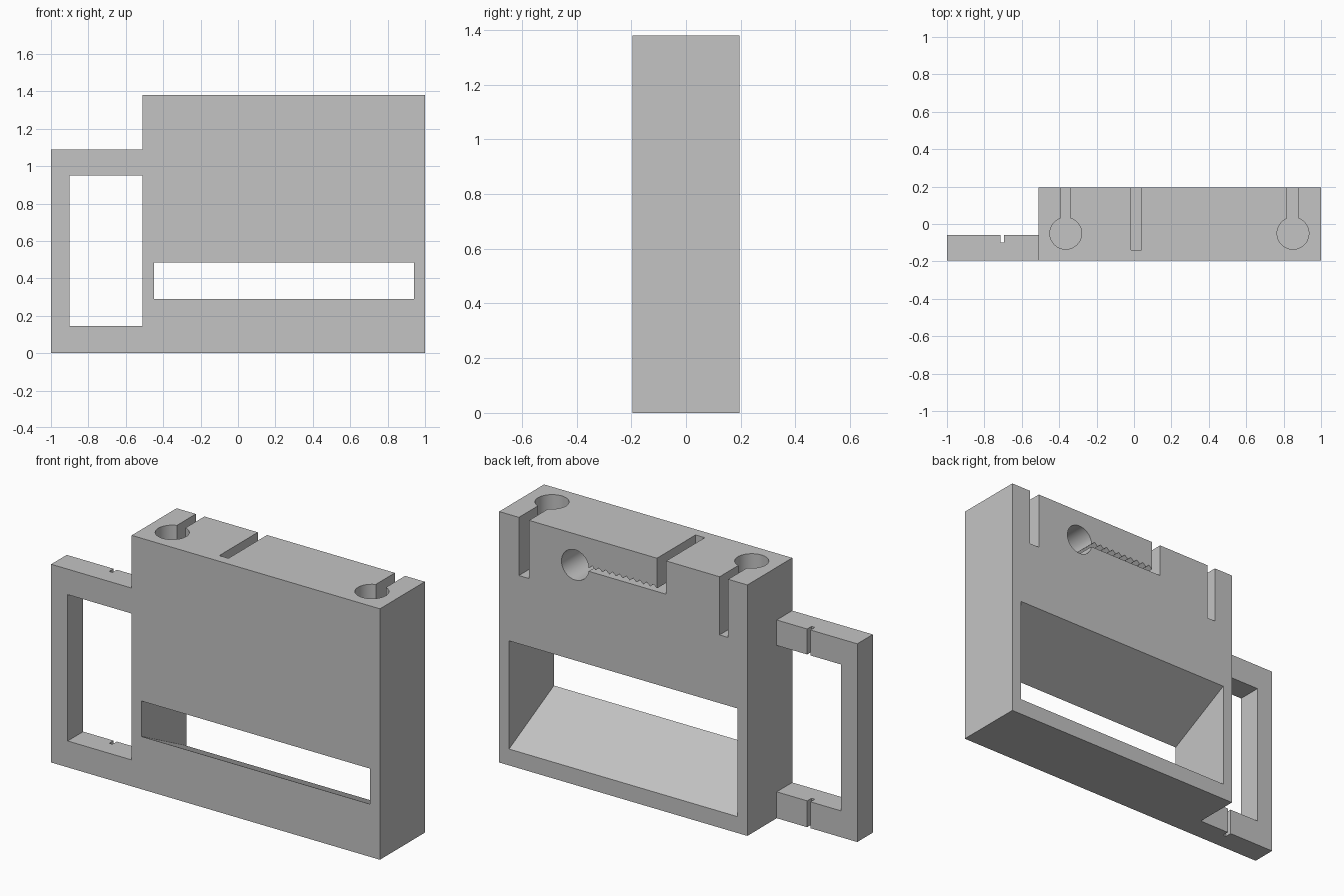
import bpy, bmesh, math

if "Cube" in bpy.data.objects:
    bpy.data.objects.remove(bpy.data.objects["Cube"])

grey = bpy.data.materials.new("plain_grey")
grey.diffuse_color = (0.55, 0.55, 0.55, 1)
grey.use_nodes = True
grey.node_tree.nodes["Principled BSDF"].inputs["Base Color"].default_value = grey.diffuse_color


def prism(name, pts, axis, a, b, pts_b=None):
    """Sweep a profile along y (profile in xz) or z (profile in xy)."""
    def place(p, t):
        return (p[0], t, p[1]) if axis == 'y' else (p[0], p[1], t)
    bm = bmesh.new()
    start = [bm.verts.new(place(p, a)) for p in pts]
    end = [bm.verts.new(place(p, b)) for p in (pts_b or pts)]
    bm.faces.new(start)
    bm.faces.new(end)
    n = len(pts)
    for i in range(n):
        j = (i + 1) % n
        bm.faces.new((start[i], start[j], end[j], end[i]))
    bmesh.ops.recalc_face_normals(bm, faces=bm.faces)
    mesh = bpy.data.meshes.new(name)
    bm.to_mesh(mesh)
    bm.free()
    mesh.materials.append(grey)
    obj = bpy.data.objects.new(name, mesh)
    bpy.context.collection.objects.link(obj)
    return obj


def rect(u0, u1, v0, v1):
    return [(u0, v0), (u1, v0), (u1, v1), (u0, v1)]


def arc(cu, cv, r, a0, a1, n=48):
    return [(cu + r * math.cos(a0 + (a1 - a0) * i / n),
             cv + r * math.sin(a0 + (a1 - a0) * i / n)) for i in range(n + 1)]


def cut(target, cutter):
    cutter.hide_render = True
    mod = target.modifiers.new("cut", 'BOOLEAN')
    mod.operation = 'DIFFERENCE'
    mod.solver = 'EXACT'
    mod.object = cutter
    bpy.context.view_layer.objects.active = target
    bpy.ops.object.modifier_apply(modifier=mod.name)
    bpy.data.objects.remove(cutter, do_unlink=True)


FRONT, BACK, TOP = -0.195, 0.195, 1.38

# Main block
body = prism("main_block", rect(-0.51, 1, 0, TOP), 'y', FRONT, BACK)

# Flared window, small at the front and tall at the back
over = 0.05
k = (0.29 - 0.09) / (BACK - FRONT) * over
cut(body, prism("window_cutter",
                rect(-0.45, 0.94, 0.29 + k, 0.485 - k), 'y', FRONT - over, BACK + over,
                rect(-0.45, 0.94, 0.09 - k, 0.685 + k)))

# Keyhole pockets sunk from the top and open to the back
for cx, x0, x1 in ((-0.365, -0.393, -0.341), (0.85, 0.818, 0.88)):
    r = 0.085
    profile = [(x1, 0.3), (x0, 0.3)] + arc(
        cx, -0.05, r, math.acos((x0 - cx) / r), 2 * math.pi + math.acos((x1 - cx) / r))
    cut(body, prism("keyhole_cutter", profile, 'z', 1.06, 1.5))

# Clamp opening: top slot, toothed channel and round hole in one profile
cx, cz, r, floor, roof = 0.538, 1.21, 0.083, 1.197, 1.214
hole = arc(cx, cz, r, math.pi + math.asin((cz - floor) / r),
           3 * math.pi - math.asin((roof - cz) / r))
teeth, x_start, x_end = 10, hole[-1][0], 0.04
step = (x_start - x_end) / teeth
jaw = []
for i in range(teeth):
    jaw += [(x_start - step * (i + 0.5), roof + 0.018),
            (x_start - step * (i + 1), roof)]
profile = [(-0.016, 1.5), (-0.016, floor)] + hole + jaw + [(x_end, 1.5)]
cut(body, prism("clamp_cutter", profile, 'y', -0.14, 0.3))

# Thin side frame, open towards the block
side = prism("side_frame",
             [(-0.51, 0), (-0.51, 0.145), (-0.9, 0.145), (-0.9, 0.95),
              (-0.51, 0.95), (-0.51, 1.09), (-1, 1.09), (-1, 0)],
             'y', FRONT, -0.06)
# Narrow notch across both bars of the frame
cut(side, prism("notch_cutter", rect(-0.715, -0.695, -0.098, 0.0), 'z', -0.1, 1.2))

# Smooth the round pockets, keep the edges sharp
for obj in (body, side):
    bpy.ops.object.select_all(action='DESELECT')
    obj.select_set(True)
    bpy.context.view_layer.objects.active = obj
    bpy.ops.object.shade_smooth_by_angle(angle=math.radians(25))
